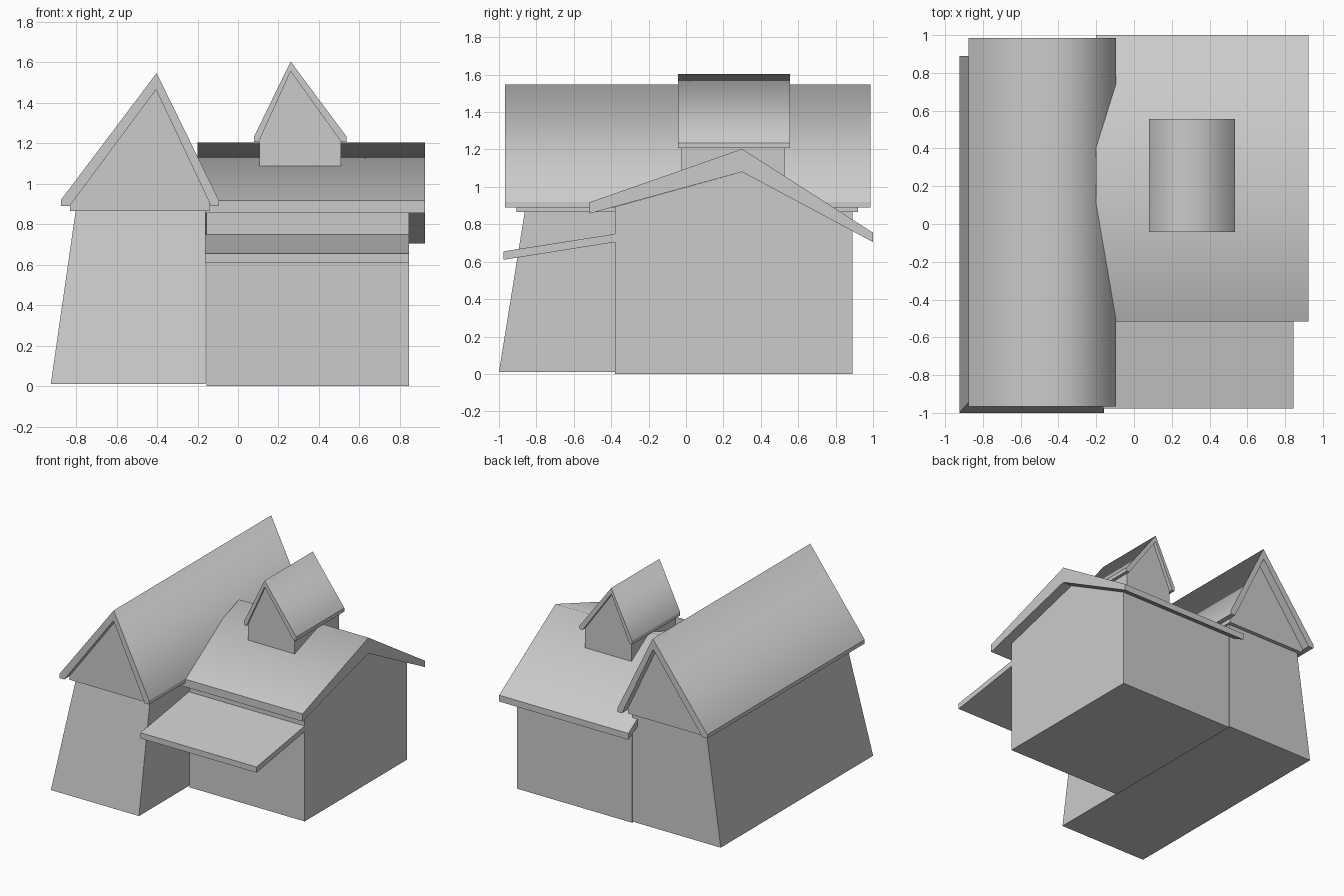
import bpy, bmesh

if "Cube" in bpy.data.objects:
    bpy.data.objects.remove(bpy.data.objects["Cube"])

def finish(name, bm, soft=()):
    bmesh.ops.recalc_face_normals(bm, faces=bm.faces)
    # shade softly over the roof ridge only, every other edge stays crisp
    for e in bm.edges:
        e.smooth = e in soft
    if soft:
        for f in bm.faces:
            f.smooth = True
    me = bpy.data.meshes.new(name)
    bm.to_mesh(me)
    bm.free()
    ob = bpy.data.objects.new(name, me)
    bpy.context.collection.objects.link(ob)
    return ob

def prism(name, profile, axis, lo, hi, ridge=None):
    """Extrude a (horizontal, z) profile along x or y; ridge is a profile index shaded soft."""
    bm = bmesh.new()
    def ring(t):
        return [bm.verts.new((t, u, z) if axis == 'x' else (u, t, z)) for u, z in profile]
    a, b = ring(lo), ring(hi)
    n = len(profile)
    bm.faces.new(a)
    bm.faces.new(b[::-1])
    for i in range(n):
        j = (i + 1) % n
        bm.faces.new((a[i], a[j], b[j], b[i]))
    soft = [bm.edges.get((a[ridge], b[ridge]))] if ridge is not None else []
    return finish(name, bm, soft)

# Left wing walls: front and left side lean inwards, back and right stay upright
bm = bmesh.new()
low = [bm.verts.new((x, y, 0.01)) for x, y in
       ((-0.925, -1), (-0.16, -1), (-0.16, 0.89), (-0.925, 0.89))]
top = [bm.verts.new((x, y, 0.88)) for x, y in
       ((-0.80, -0.86), (-0.16, -0.86), (-0.16, 0.89), (-0.80, 0.89))]
bm.faces.new(low)
bm.faces.new(top)
for i in range(4):
    j = (i + 1) % 4
    bm.faces.new((low[i], low[j], top[j], top[i]))
finish("left_wing_walls", bm)

# Left wing gable block and steep roof
prism("left_wing_gable", [(-0.83, 0.865), (-0.14, 0.865), (-0.14, 0.905),
                          (-0.405, 1.465), (-0.83, 0.905)], 'y', -0.905, 0.92)
prism("left_wing_roof", [(-0.875, 0.89), (-0.875, 0.92), (-0.402, 1.547), (-0.095, 0.92),
                         (-0.095, 0.89), (-0.133, 0.89), (-0.405, 1.465), (-0.832, 0.89)],
      'y', -0.967, 0.986, ridge=2)

# Main house walls with gable ends
prism("main_walls", [(-0.38, 0.0), (0.89, 0.0), (0.89, 0.764), (0.3, 1.08), (-0.38, 0.893)],
      'x', -0.155, 0.845)

# Main roof, longer and lower at the back
prism("main_roof", [(-0.517, 0.857), (-0.517, 0.917), (0.3, 1.203), (1.0, 0.755),
                    (1.0, 0.705), (0.3, 1.08)], 'x', -0.2, 0.923, ridge=2)

# Porch canopy
prism("porch_roof", [(-0.977, 0.61), (-0.977, 0.655), (-0.37, 0.75), (-0.37, 0.706)],
      'x', -0.163, 0.845)

# Roof dormer
prism("dormer_walls", [(0.105, 1.04), (0.51, 1.04), (0.51, 1.22), (0.26, 1.558), (0.105, 1.22)],
      'y', -0.025, 0.527)
prism("dormer_roof", [(0.08, 1.207), (0.08, 1.235), (0.26, 1.604), (0.535, 1.235),
                      (0.535, 1.207), (0.51, 1.207), (0.26, 1.555), (0.102, 1.207)],
      'y', -0.042, 0.555, ridge=2)
